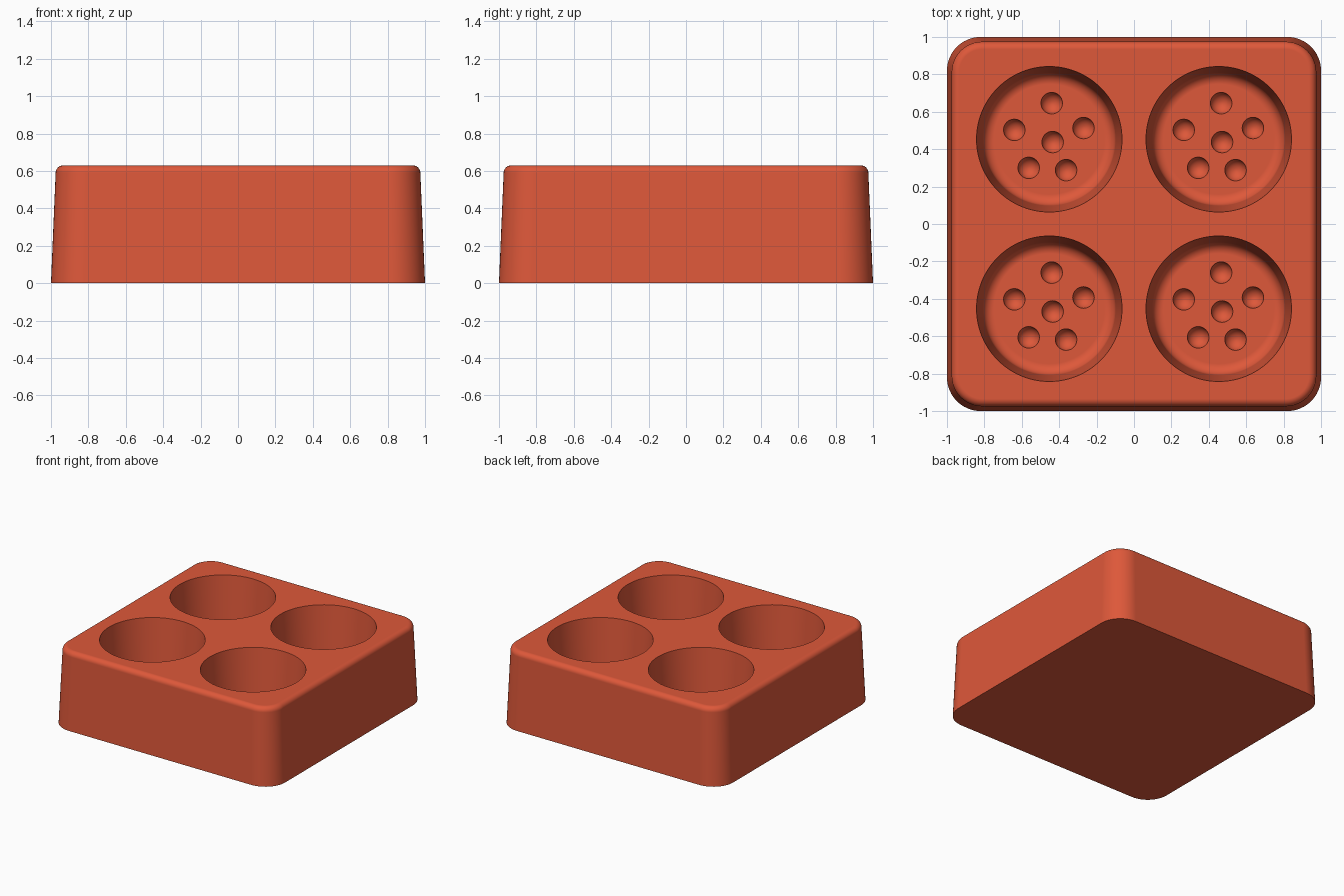
import bpy, bmesh, math
from mathutils import Vector, Matrix

if "Cube" in bpy.data.objects:
    bpy.data.objects.remove(bpy.data.objects["Cube"], do_unlink=True)

HEIGHT = 0.63
FLOOR = 0.12
CUP_OFFSET = 0.453
CUP_CENTRES = [(sx * CUP_OFFSET, sy * CUP_OFFSET) for sx in (-1, 1) for sy in (-1, 1)]
DIMPLES = [(0.013, 0.193), (-0.187, 0.05), (0.183, 0.06),
           (0.018, -0.015), (-0.11, -0.153), (0.09, -0.165)]

red = bpy.data.materials.new("brick red")
red.use_nodes = True
colour = (0.73, 0.098, 0.042, 1)
red.diffuse_color = colour
red.node_tree.nodes["Principled BSDF"].inputs["Base Color"].default_value = colour


def loft(bm, rings):
    """Skin a stack of closed rings and cap both ends."""
    loops = [[bm.verts.new(p) for p in ring] for ring in rings]
    for a, b in zip(loops, loops[1:]):
        for i in range(len(a)):
            j = (i + 1) % len(a)
            bm.faces.new((a[i], a[j], b[j], b[i]))
    bm.faces.new(loops[0][::-1])
    bm.faces.new(loops[-1])


def rounded_square(half, radius, z, steps=12):
    points = []
    for corner in range(4):
        mid = math.radians(45 + 90 * corner)
        reach = (half - radius) * math.sqrt(2)
        for i in range(steps + 1):
            a = math.radians(90 * corner + 90 * i / steps)
            points.append((reach * math.cos(mid) + radius * math.cos(a),
                           reach * math.sin(mid) + radius * math.sin(a), z))
    return points


def circle(cx, cy, radius, z, sides=96):
    return [(cx + radius * math.cos(math.tau * i / sides),
             cy + radius * math.sin(math.tau * i / sides), z) for i in range(sides)]


def make_object(name, bm):
    bmesh.ops.recalc_face_normals(bm, faces=bm.faces)
    mesh = bpy.data.meshes.new(name)
    bm.to_mesh(mesh)
    bm.free()
    mesh.materials.append(red)
    obj = bpy.data.objects.new(name, mesh)
    bpy.context.collection.objects.link(obj)
    return obj


# Tapered block with rounded corners and a filleted top edge
bm = bmesh.new()
FILLET = 0.04
rings = [rounded_square(1.0, 0.18, 0)]
for i in range(9):
    a = math.pi / 2 * i / 8
    inset = FILLET * (1 - math.cos(a))
    rings.append(rounded_square(0.975 - inset, 0.165 - inset,
                                HEIGHT - FILLET + FILLET * math.sin(a)))
loft(bm, rings)
block = make_object("mould_block", bm)

# Cup cutters: tapered wells with a rounded floor edge
bm = bmesh.new()
ROUND = 0.06
for cx, cy in CUP_CENTRES:
    rings = []
    for i in range(9):
        a = math.pi / 2 * i / 8
        rings.append(circle(cx, cy, 0.295 + ROUND * math.sin(a),
                            FLOOR + ROUND * (1 - math.cos(a))))
    rings.append(circle(cx, cy, 0.389, HEIGHT))
    rings.append(circle(cx, cy, 0.395, HEIGHT + 0.1))
    loft(bm, rings)
cups = make_object("cup_cutter", bm)

# Dimple cutters: six small balls sunk into each cup floor
bm = bmesh.new()
for cx, cy in CUP_CENTRES:
    for dx, dy in DIMPLES:
        place = Matrix.Translation(Vector((cx + dx, cy + dy, FLOOR + 0.003)))
        bmesh.ops.create_uvsphere(bm, u_segments=32, v_segments=17,
                                  radius=0.058, matrix=place)
dimples = make_object("dimple_cutter", bm)

# Cut the wells, then the dimples
bpy.ops.object.select_all(action="DESELECT")
bpy.context.view_layer.objects.active = block
block.select_set(True)
for cutter in (cups, dimples):
    cutter.hide_render = True
    cut = block.modifiers.new(cutter.name, "BOOLEAN")
    cut.operation = "DIFFERENCE"
    cut.solver = "EXACT"
    cut.object = cutter
    bpy.ops.object.modifier_apply(modifier=cut.name)
    bpy.data.objects.remove(cutter, do_unlink=True)

bpy.ops.object.shade_smooth_by_angle(angle=math.radians(35))
weighted = block.modifiers.new("even_shading", "WEIGHTED_NORMAL")
weighted.keep_sharp = True
